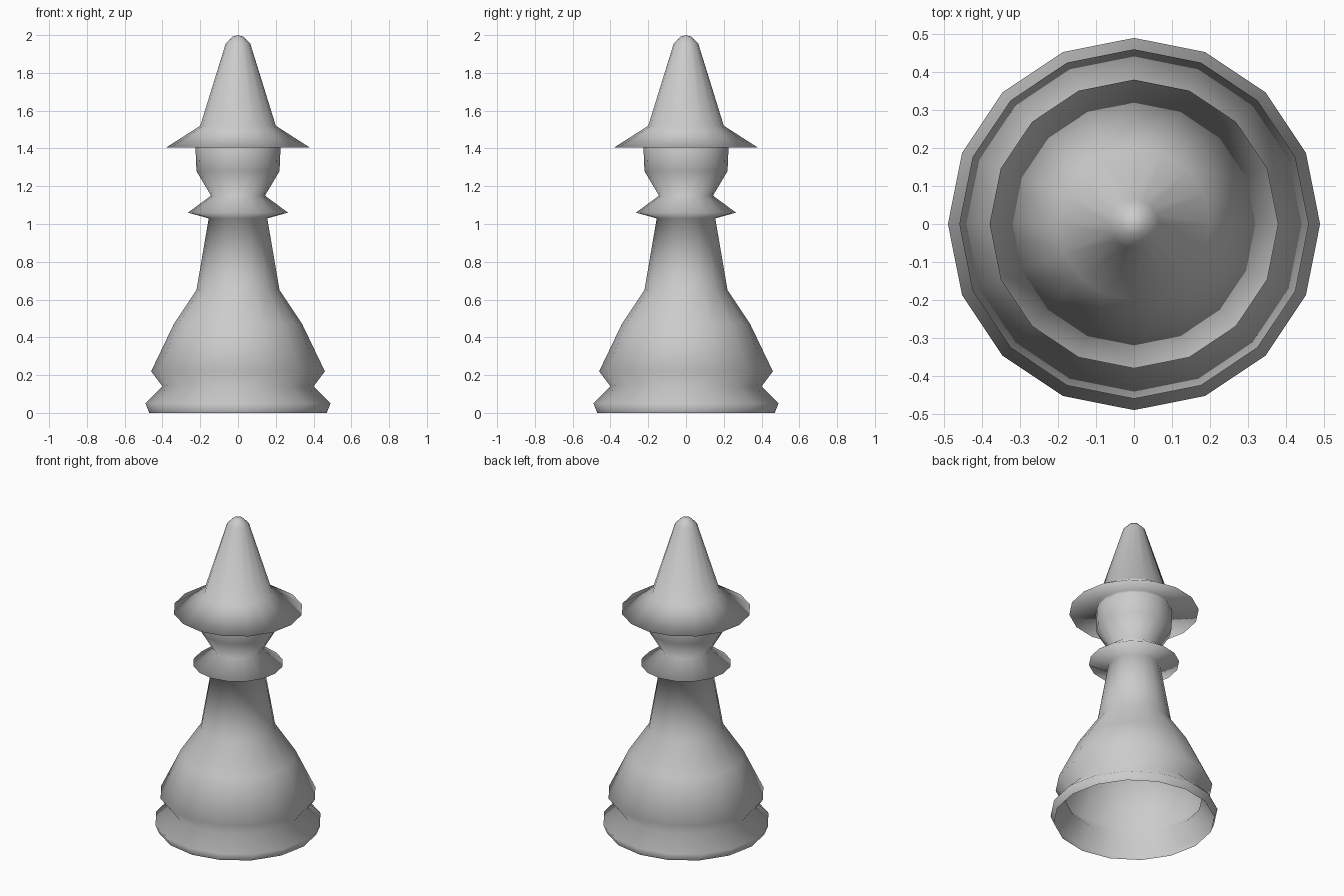
import bpy, bmesh, math

if "Cube" in bpy.data.objects:
    bpy.data.objects.remove(bpy.data.objects["Cube"])

SIDES = 16


def lathe(name, profile):
    """Revolve (radius, z) points around z; radius 0 makes a pole."""
    bm = bmesh.new()
    rings = []
    for r, z in profile:
        if r == 0:
            rings.append([bm.verts.new((0, 0, z))] * SIDES)
        else:
            rings.append([bm.verts.new((r * math.cos(2 * math.pi * i / SIDES),
                                        r * math.sin(2 * math.pi * i / SIDES), z))
                          for i in range(SIDES)])
    for low, high in zip(rings, rings[1:]):
        for i in range(SIDES):
            j = (i + 1) % SIDES
            corners = [low[i], low[j], high[j], high[i]]
            bm.faces.new(list(dict.fromkeys(corners)))
    for f in bm.faces:
        f.smooth = True
    mesh = bpy.data.meshes.new(name)
    bm.to_mesh(mesh)
    bm.free()
    obj = bpy.data.objects.new(name, mesh)
    bpy.context.collection.objects.link(obj)
    return obj


# Foot (open underneath), belly and neck
base = [(0.47, 0), (0.49, 0.05), (0.40, 0.14), (0.46, 0.22),
        (0.34, 0.47), (0.22, 0.65), (0.155, 1.03)]
# Collar and head
head = [(0.265, 1.06), (0.143, 1.15), (0.22, 1.28), (0.225, 1.40), (0.215, 1.43)]
# Brim and pointed top
hat = [(0.38, 1.405), (0.20, 1.52), (0.065, 1.955), (0.028, 1.992), (0, 2.0)]

# One continuous turned piece so the shading flows across every ridge
lathe("turned_chess_piece", base + head + hat)
